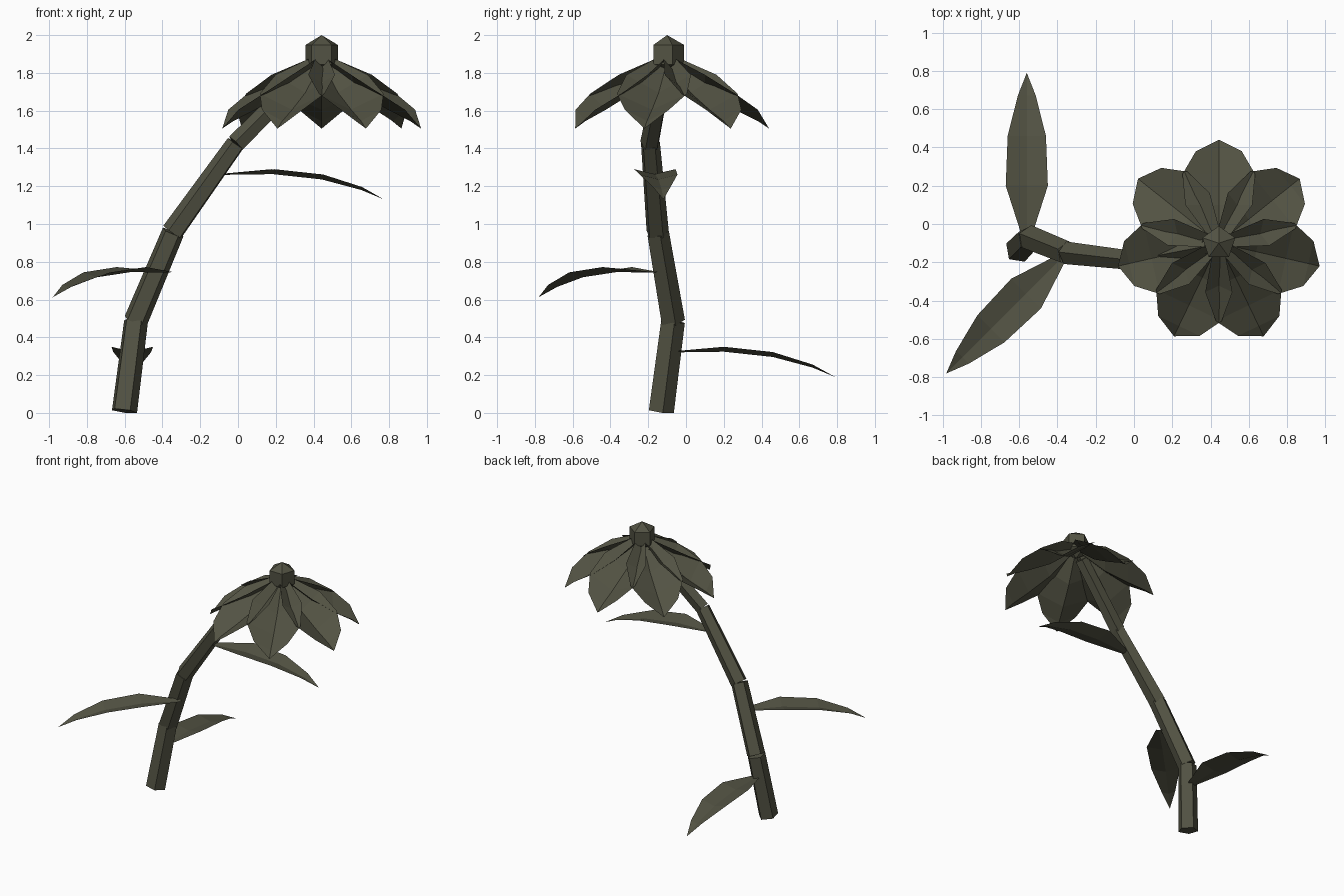
import bpy, bmesh, math
from mathutils import Vector, Matrix

if "Cube" in bpy.data.objects:
    bpy.data.objects.remove(bpy.data.objects["Cube"])

olive = bpy.data.materials.new("dark_olive")
olive.diffuse_color = (0.085, 0.085, 0.056, 1)
olive.use_nodes = True
olive.node_tree.nodes["Principled BSDF"].inputs["Base Color"].default_value = olive.diffuse_color


def finish(name, bm, matrix=Matrix()):
    mesh = bpy.data.meshes.new(name)
    bm.to_mesh(mesh)
    bm.free()
    mesh.materials.append(olive)
    obj = bpy.data.objects.new(name, mesh)
    obj.matrix_world = matrix
    bpy.context.collection.objects.link(obj)
    return obj


def blade(name, rows, base, angle):
    """Folded blade along local x; rows are (distance, half width, rib z, edge z)."""
    bm = bmesh.new()
    rings = []
    for d, w, zm, ze in rows:
        if w == 0:
            v = bm.verts.new((d, 0, zm))
            rings.append((v, v, v))
        else:
            rings.append([bm.verts.new(p) for p in ((d, -w, ze), (d, 0, zm), (d, w, ze))])
    for a, b in zip(rings, rings[1:]):
        for i in (0, 1):
            loop = list(dict.fromkeys((a[i], b[i], b[i + 1], a[i + 1])))
            bm.faces.new(loop)
    m = Matrix.Translation(base) @ Matrix.Rotation(math.radians(angle), 4, 'Z')
    return finish(name, bm, m)


# Stem: separate five-sided segments that bend at each joint
joints = [Vector(p) for p in ((-0.604, -0.134, 0.01), (-0.543, -0.072, 0.485),
                              (-0.345, -0.152, 0.955), (-0.01, -0.19, 1.425),
                              (0.38, -0.115, 1.815))]
radii = (0.071, 0.067, 0.062, 0.053, 0.047)
for i in range(4):
    a, b = joints[i], joints[i + 1]
    bm = bmesh.new()
    bmesh.ops.create_cone(bm, cap_ends=True, segments=5, radius1=radii[i],
                          radius2=radii[i + 1], depth=(b - a).length)
    turn = (b - a).to_track_quat('Z', 'Y').to_matrix().to_4x4()
    finish(f"stem_segment_{i + 1}", bm, Matrix.Translation((a + b) / 2) @ turn)

# Leaves: arched, with a shallow trough along the rib
leaf_rows = ((-0.03, 0.02, 0, 0.005), (0.25, 0.11, 0.004, 0.03),
             (0.51, 0.10, -0.024, 0.002), (0.72, 0.047, -0.08, -0.064),
             (0.84, 0, -0.13, -0.13))
for i, (base, angle) in enumerate((((-0.56, -0.05, 0.32), 90),
                                   ((-0.387, -0.187, 0.742), 225),
                                   ((-0.065, -0.184, 1.26), 4.4))):
    blade(f"leaf_{i + 1}", leaf_rows, base, angle)

# Petals: seven drooping troughs whose raised edges cross their neighbours
petal_rows = ((0.03, 0.05, 1.835, 1.88), (0.20, 0.175, 1.695, 1.79),
              (0.36, 0.19, 1.605, 1.69), (0.48, 0.12, 1.545, 1.605),
              (0.54, 0, 1.505, 1.505))
for i in range(7):
    blade(f"petal_{i + 1}", petal_rows, (0.443, -0.10, 0), 90 + i * 360 / 7)

# Flower centre: five-sided ball with a vertical band, one corner facing back
bm = bmesh.new()
bmesh.ops.create_uvsphere(bm, u_segments=5, v_segments=3, radius=0.104)
corner = max(bm.verts, key=lambda v: v.co.xy.length).co
spin = Matrix.Rotation(math.pi / 2 - math.atan2(corner.y, corner.x), 4, 'Z')
finish("flower_centre", bm, Matrix.Translation((0.443, -0.10, 1.896)) @ spin)
